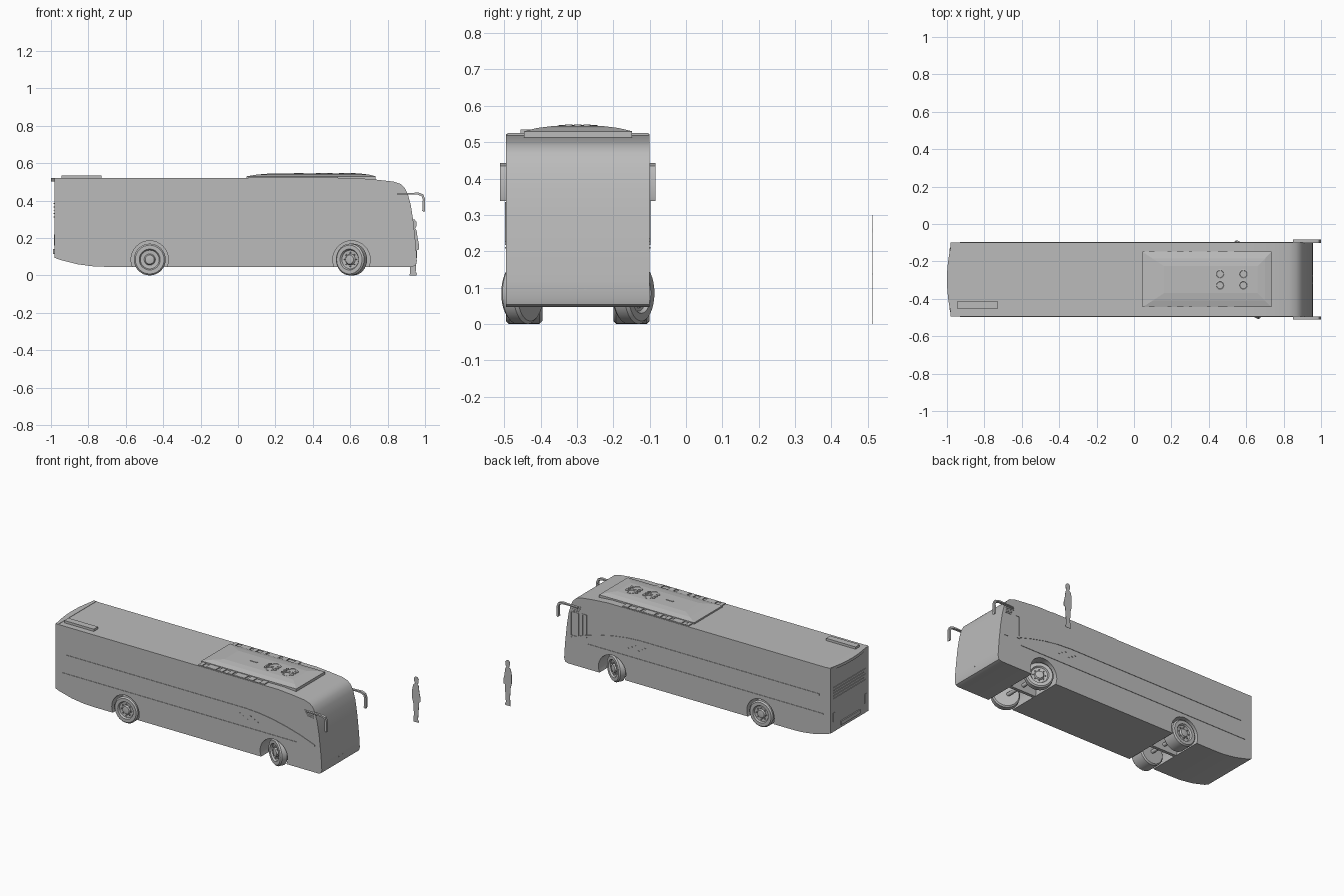
import bpy, bmesh
from math import sin, cos, pi, radians, asin
from mathutils import Matrix, Vector

if "Cube" in bpy.data.objects:
    bpy.data.objects.remove(bpy.data.objects["Cube"])

grey = bpy.data.materials.new("plain_grey")
grey.use_nodes = True
grey.diffuse_color = (0.5, 0.5, 0.5, 1)
grey.node_tree.nodes["Principled BSDF"].inputs["Base Color"].default_value = (0.5, 0.5, 0.5, 1)

RIGHT, LEFT = -0.495, -0.1          # side planes of the coach
MID = (RIGHT + LEFT) / 2
SIDES = (("right", RIGHT, -1), ("left", LEFT, 1))


def finish(name, bm, smooth=False):
    bmesh.ops.recalc_face_normals(bm, faces=bm.faces)
    mesh = bpy.data.meshes.new(name)
    bm.to_mesh(mesh)
    bm.free()
    mesh.materials.append(grey)
    ob = bpy.data.objects.new(name, mesh)
    bpy.context.collection.objects.link(ob)
    if smooth:
        bpy.ops.object.select_all(action="DESELECT")
        ob.select_set(True)
        bpy.context.view_layer.objects.active = ob
        bpy.ops.object.shade_smooth_by_angle(angle=radians(35))
    return ob


def loft(name, rings, smooth=False):
    """Skin between equal-length rings and cap both ends."""
    bm = bmesh.new()
    loops = [[bm.verts.new(p) for p in ring] for ring in rings]
    n = len(loops[0])
    for a, b in zip(loops, loops[1:]):
        for i in range(n):
            j = (i + 1) % n
            bm.faces.new((a[i], a[j], b[j], b[i]))
    bm.faces.new(loops[0])
    bm.faces.new(loops[-1])
    return finish(name, bm, smooth)


def plate(name, pts, lo, hi, axis="y", smooth=False):
    """Extrude a flat outline along one axis."""
    place = {"x": lambda a, b, d: (d, a, b),
             "y": lambda a, b, d: (a, d, b),
             "z": lambda a, b, d: (a, b, d)}[axis]
    return loft(name, [[place(a, b, d) for a, b in pts] for d in (lo, hi)], smooth)


def rect(a0, a1, b0, b1):
    return [(a0, b0), (a1, b0), (a1, b1), (a0, b1)]


def box(name, x0, x1, y0, y1, z0, z1):
    return plate(name, rect(x0, x1, y0, y1), z0, z1, "z")


def band(path, half):
    return [(a, b + half) for a, b in path] + [(a, b - half) for a, b in reversed(path)]


def lathe(name, profile, centre, turn=None, segments=32):
    """Revolve (radius, height) pairs around z, then turn and move."""
    turn = turn or Matrix()
    rings = [[turn @ Vector((r * cos(2 * pi * i / segments), r * sin(2 * pi * i / segments), h))
              + Vector(centre) for i in range(segments)] for r, h in profile]
    return loft(name, rings, True)


# Coach body: one side outline with both wheel arches, extruded across
ARCH, AXLE_Z, FLOOR = 0.1, 0.085, 0.046
REAR_X, FRONT_X = -0.472, 0.607


def arch(cx):
    start = asin((FLOOR - AXLE_Z) / ARCH)
    steps = 20
    angles = [pi - start - (pi - 2 * start) * i / steps for i in range(steps + 1)]
    return [(cx + ARCH * cos(a), AXLE_Z + ARCH * sin(a)) for a in angles]


tail = [(-0.982, 0.52), (-0.982, 0.095), (-0.95, 0.083), (-0.86, 0.06), (-0.77, 0.048), (-0.7, FLOOR)]
nose = [(0.93, FLOOR), (0.95, 0.053), (0.956, 0.075), (0.954, 0.12), (0.947, 0.2), (0.936, 0.3),
        (0.923, 0.38), (0.908, 0.435), (0.892, 0.468), (0.868, 0.49), (0.83, 0.502), (0.74, 0.512),
        (0.64, 0.52)]
plate("coach_body", tail + arch(REAR_X) + arch(FRONT_X) + nose, RIGHT, LEFT, smooth=True)
for label, cx in (("rear", REAR_X), ("front", FRONT_X)):
    box(label + "_wheel_bay_wall", cx - 0.1, cx + 0.1, MID - 0.01, MID + 0.01, FLOOR, 0.19)
    lathe(label + "_axle", [(0.012, -0.16), (0.012, 0.16)], (cx, MID, AXLE_Z),
          Matrix.Rotation(pi / 2, 4, "X"), 12)

# Bowed lip above the back panel
bow = [(-0.975 - 0.025 * (1 - t * t), MID + t * 0.197) for t in [i / 8 - 1 for i in range(17)]]
plate("rear_roof_lip", bow + [(-0.96, LEFT), (-0.96, RIGHT)], 0.503, 0.522, "z")

# Wheels: plain doubles at the rear, steered singles at the front
R = 0.085


def wheel(name, cx, cy, width, out, yaw):
    turn = Matrix.Rotation(yaw, 4, "Z") @ Matrix.Rotation(-out * pi / 2, 4, "X")
    h = width / 2
    lathe(name, [(0.05, -h), (R - 0.008, -h), (R, -h + 0.008), (R, h - 0.008), (R - 0.008, h),
                 (0.056, h), (0.05, h - 0.01), (0.03, h - 0.012), (0.024, h - 0.002), (0.012, h)],
          (cx, cy, R), turn)
    for i in range(8):
        a = i * pi / 4
        spot = turn @ Vector((0.037 * cos(a), 0.037 * sin(a), h - 0.01)) + Vector((cx, cy, R))
        lathe(name + "_bolt", [(0.004, -0.004), (0.004, 0.006)], spot, turn, 6)


for side, y, out in SIDES:
    wheel(side + "_rear_wheel", REAR_X, y - out * 0.05, 0.1, out, 0)
    wheel(side + "_front_wheel", FRONT_X, y - out * 0.045, 0.05, out, radians(-28))

# Trim, louvres and mirrors repeated on both sides
sweep = [(-0.9, 0.33), (0.4, 0.33), (0.5, 0.324), (0.6, 0.31), (0.7, 0.288), (0.8, 0.26), (0.905, 0.222)]
arm = [(0.85, 0.432), (0.92, 0.434), (0.96, 0.432), (0.982, 0.424), (0.988, 0.405), (0.985, 0.345),
       (0.997, 0.338), (1.0, 0.35), (1.0, 0.41), (0.99, 0.434), (0.965, 0.443), (0.85, 0.438)]
for side, y, out in SIDES:
    skin = y + out * 0.003
    plate(side + "_sweep_trim", band(sweep, 0.005), y - out * 0.002, skin)
    plate(side + "_skirt_trim", band([(-0.93, 0.21), (0.78, 0.21)], 0.002), y - out * 0.002, skin)
    plate(side + "_mirror", arm, y - out * 0.001, y + out * 0.016, smooth=True)
    for i in range(4):
        z = 0.405 + i * 0.011
        plate(side + "_louvre", band([(0.85 - i * 0.006, z), (0.895, z - 0.004)], 0.002),
              y - out * 0.002, skin)
    for i in range(6):
        box(side + "_marker", 0.36 + i * 0.025, 0.37 + i * 0.025, *sorted((y, skin)),
            0.29 - (i % 3) * 0.014, 0.294 - (i % 3) * 0.014)


# Door glazing frames on the left side
def frame(name, x0, x1, z0, z1, w=0.005):
    for a, b, c, d in ((x0, x0 + w, z0, z1), (x1 - w, x1, z0, z1),
                       (x0, x1, z0, z0 + w), (x0, x1, z1 - w, z1)):
        plate(name, rect(a, b, c, d), LEFT - 0.001, LEFT + 0.003)


frame("door_window_frame", 0.85, 0.908, 0.235, 0.395)
frame("side_window_frame", 0.79, 0.825, 0.25, 0.4)

# Roof cooling pod: domed loft of rectangles
rings = []
for x0, x1, y0, y1, z in ((0.045, 0.735, -0.445, -0.148, 0.51), (0.045, 0.735, -0.445, -0.148, 0.53),
                          (0.1, 0.7, -0.41, -0.185, 0.539), (0.16, 0.66, -0.37, -0.225, 0.544)):
    rings.append([(a, b, z) for a, b in rect(x0, x1, y0, y1)])
loft("roof_pod", rings)
for side, y, out in SIDES:
    box(side + "_pod_rail", 0.055, 0.535, *sorted((y - out * 0.002, y - out * 0.008)), 0.515, 0.524)
    for x0, x1 in ((0.055, 0.08), (0.11, 0.18), (0.2, 0.23), (0.265, 0.295), (0.31, 0.39), (0.41, 0.45), (0.5, 0.535)):
        box(side + "_pod_intake", x0, x1, *sorted((y - out * 0.005, y - out * 0.06)), 0.515, 0.526)

# Fans and the long roof hatch
for cx in (0.46, 0.585):
    for dy in (-0.03, 0.03):
        lathe("pod_fan", [(0.026, 0.535), (0.026, 0.546), (0.02, 0.547), (0.018, 0.545)], (cx, MID + dy, 0))
    for sx in (-1, 1):
        for dy in (-0.025, 0, 0.025):
            lathe("fan_mount", [(0.01, 0.54), (0.01, 0.549)], (cx + sx * 0.034, MID + dy, 0), None, 12)
box("pod_latch", 0.3, 0.35, MID - 0.005, MID + 0.005, 0.54, 0.547)
box("roof_hatch", -0.945, -0.73, -0.455, -0.412, 0.515, 0.535)

# Back panel grille slats, lamps and number plate holder
for i in range(5):
    z = 0.31 + i * 0.018
    plate("rear_grille_slat", rect(-0.46 + 0.02 * (i % 2), -0.13, z, z + 0.005), -0.986, -0.98, "x")
plate("rear_plate_holder", rect(-0.4, -0.2, 0.115, 0.14), -0.99, -0.98, "x")
for y in (-0.47, -0.145):
    plate("rear_lamp", rect(y, y + 0.02, 0.16, 0.22), -0.985, -0.98, "x")

# Nose details
for y in (-0.32, -0.28):
    plate("nose_stud", rect(y, y + 0.006, 0.094, 0.1), 0.95, 0.957, "x")

# Flat scale figure standing beside the coach
half = [(0.918, 0), (0.953, 0), (0.958, 0.008), (0.95, 0.02), (0.955, 0.09), (0.958, 0.135), (0.968, 0.14),
        (0.968, 0.165), (0.96, 0.2), (0.955, 0.24), (0.947, 0.252), (0.953, 0.262), (0.955, 0.285),
        (0.945, 0.298), (0.932, 0.3), (0.922, 0.29), (0.921, 0.27), (0.928, 0.254), (0.915, 0.243),
        (0.908, 0.21), (0.908, 0.15), (0.916, 0.12), (0.92, 0.06)]
plate("standing_figure", half, 0.5125, 0.514)
